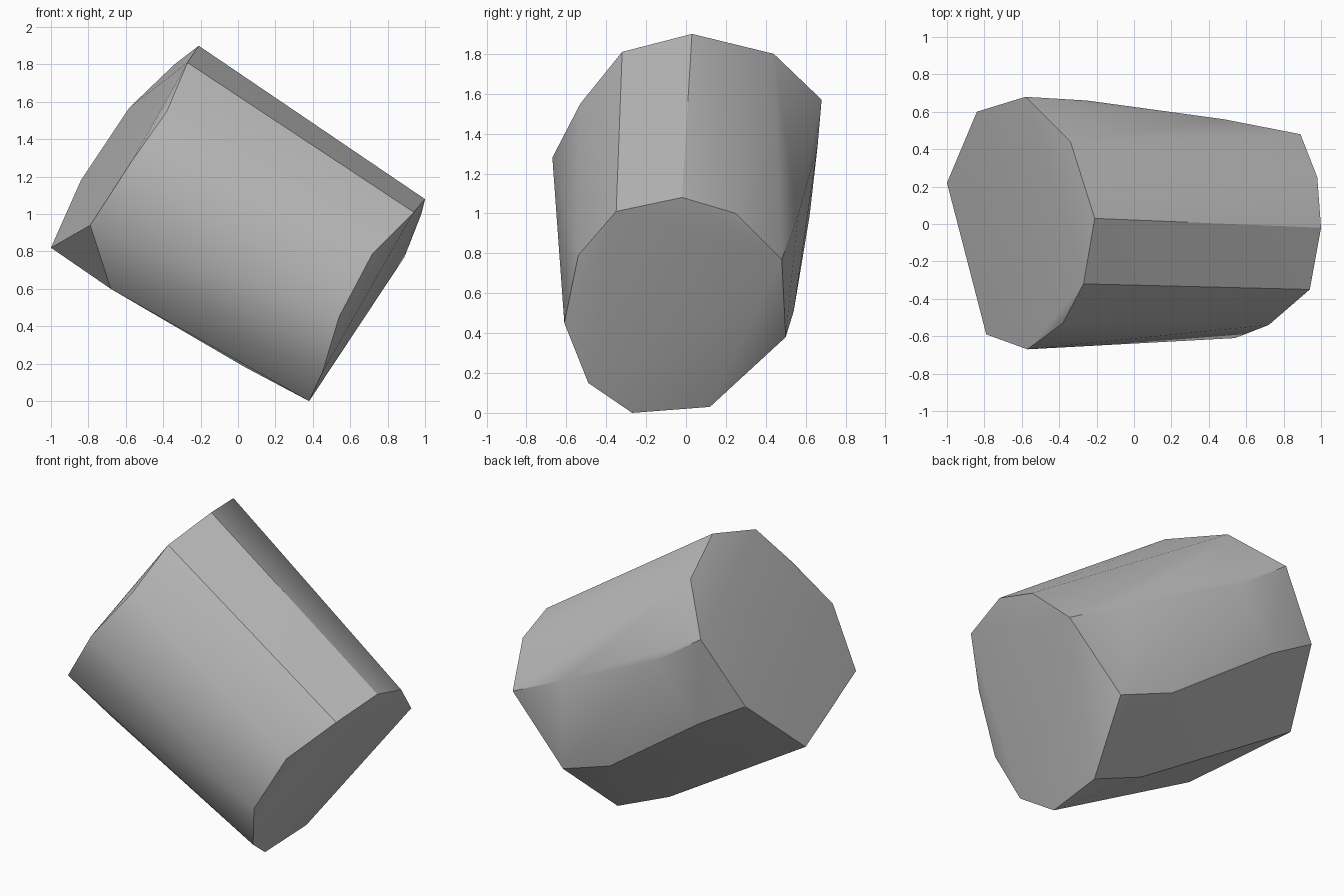
import bpy
import bmesh
import math

cube = bpy.data.objects.get("Cube")
if cube:
    bpy.data.objects.remove(cube, do_unlink=True)

# Plain grey stone
stone = bpy.data.materials.new("grey_stone")
stone.use_nodes = True
grey = (0.5, 0.5, 0.5, 1)
stone.diffuse_color = grey
stone.node_tree.nodes["Principled BSDF"].inputs["Base Color"].default_value = grey

# Corners of the upper, wide end
upper_end = [
    (-.21, .03, 1.9), (-.34, .44, 1.8), (-.58, .68, 1.57),
    (-.84, .6, 1.18), (-1, .22, .82), (-.79, -.59, .94),
    (-.57, -.67, 1.28), (-.38, -.53, 1.55), (-.27, -.32, 1.81),
]
# Corners of the lower, narrow end
lower_end = [
    (1, -.02, 1.08), (.98, .25, 1), (.89, .48, .77), (.52, .5, .38),
    (.4, .12, .03), (.38, -.27, 0), (.45, -.49, .15),
    (.54, -.61, .45), (.72, -.54, .79), (.94, -.35, 1.01),
]
# Slight bulges along the back and underside
bulges = [
    (.16, .54, .51), (-.52, .62, .99), (.04, .11, .18),
    (-.68, -.31, .6), (-.25, .66, 1.34), (.48, .56, .98),
]

# Chipped stone drum wrapped around all the corners
bm = bmesh.new()
for corner in upper_end + lower_end + bulges:
    bm.verts.new(corner)
hull = bmesh.ops.convex_hull(bm, input=bm.verts)
loose = [v for v in bm.verts if not v.link_faces]
bmesh.ops.delete(bm, geom=loose, context='VERTS')
bmesh.ops.recalc_face_normals(bm, faces=bm.faces)
mesh = bpy.data.meshes.new("stone_drum")
bm.to_mesh(mesh)
bm.free()
mesh.materials.append(stone)
drum = bpy.data.objects.new("stone_drum", mesh)
bpy.context.collection.objects.link(drum)

# Soft facets with crisp rims
bpy.ops.object.select_all(action='DESELECT')
drum.select_set(True)
bpy.context.view_layer.objects.active = drum
bpy.ops.object.shade_smooth_by_angle(angle=math.radians(30))
